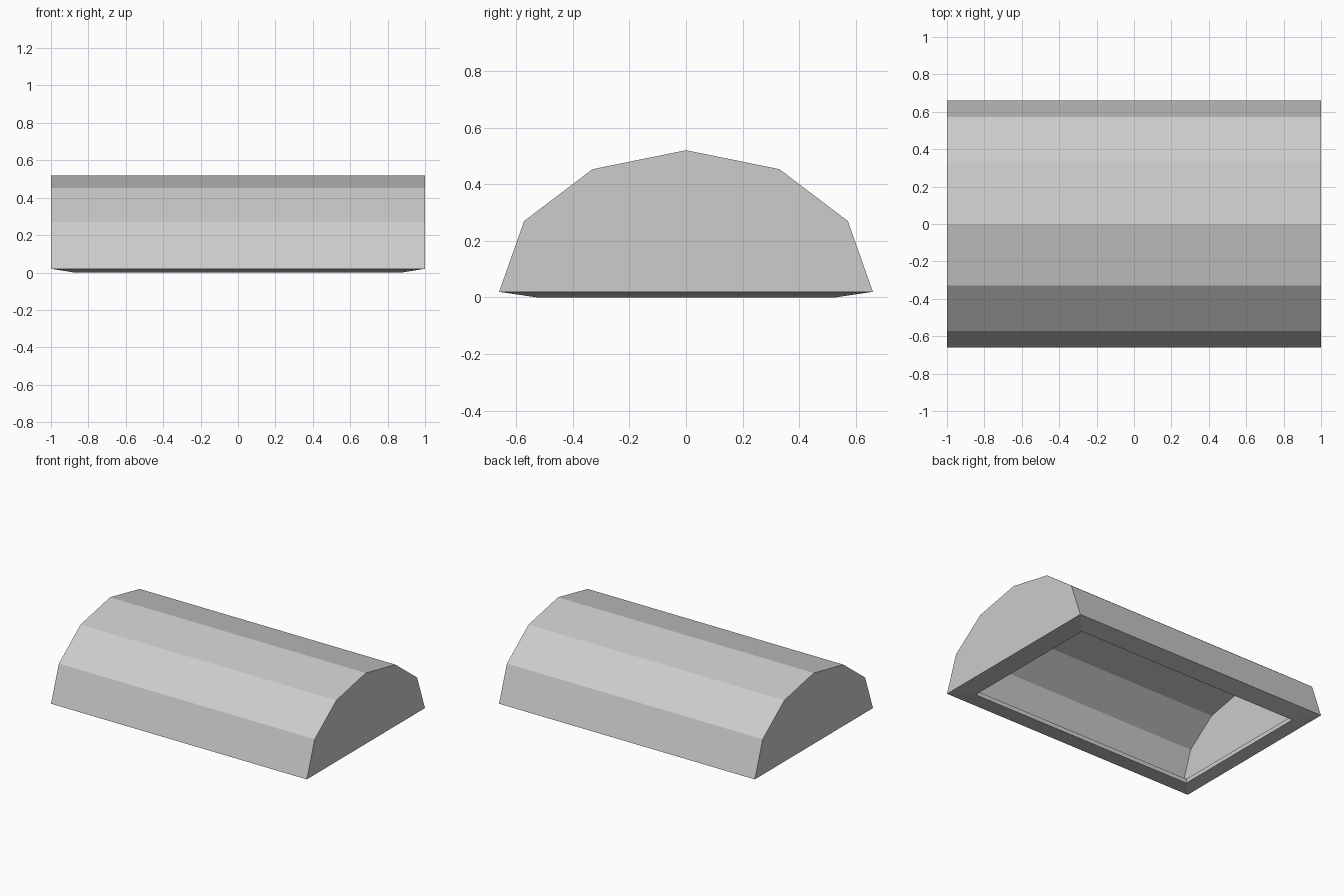
import bpy
import bmesh
from math import sin, cos, pi

default_cube = bpy.data.objects.get("Cube")
if default_cube:
    bpy.data.objects.remove(default_cube, do_unlink=True)

# Plain grey material
GREY = (0.604, 0.604, 0.604, 1)
grey = bpy.data.materials.new("plain_grey")
grey.use_nodes = True
grey.diffuse_color = GREY
grey.node_tree.nodes["Principled BSDF"].inputs["Base Color"].default_value = GREY

SIDES = 6        # facets across the arch
BASE = 0.02      # height where the arch springs


def arch(bm, half_length, radius, height):
    """Half-barrel with end caps, open below; returns its four base corners in order."""
    ends = []
    for x in (-half_length, half_length):
        ends.append([bm.verts.new((x, radius * cos(pi * i / SIDES),
                                   BASE + height * sin(pi * i / SIDES)))
                     for i in range(SIDES + 1)])
    left, right = ends
    for i in range(SIDES):
        bm.faces.new((left[i], left[i + 1], right[i + 1], right[i]))
    bm.faces.new(left)
    bm.faces.new(right)
    return [left[0], right[0], right[-1], left[-1]]


def opening(bm, z):
    """Rectangular edge of the opening underneath."""
    return [bm.verts.new((x * 0.875, y * 0.525, z))
            for x, y in ((-1, 1), (1, 1), (1, -1), (-1, -1))]


bm = bmesh.new()
# Outer shell, sloping rim, lip of the opening, ledge behind it, hollow inside
rings = [arch(bm, 1.0, 0.66, 0.5), opening(bm, 0), opening(bm, 0.03),
         arch(bm, 0.885, 0.57, 0.43)]
for ring_a, ring_b in zip(rings, rings[1:]):
    for i in range(4):
        j = (i + 1) % 4
        bm.faces.new((ring_a[i], ring_a[j], ring_b[j], ring_b[i]))
bmesh.ops.recalc_face_normals(bm, faces=bm.faces)

mesh = bpy.data.meshes.new("barrel_lid")
bm.to_mesh(mesh)
bm.free()
mesh.materials.append(grey)
lid = bpy.data.objects.new("barrel_lid", mesh)
bpy.context.collection.objects.link(lid)
